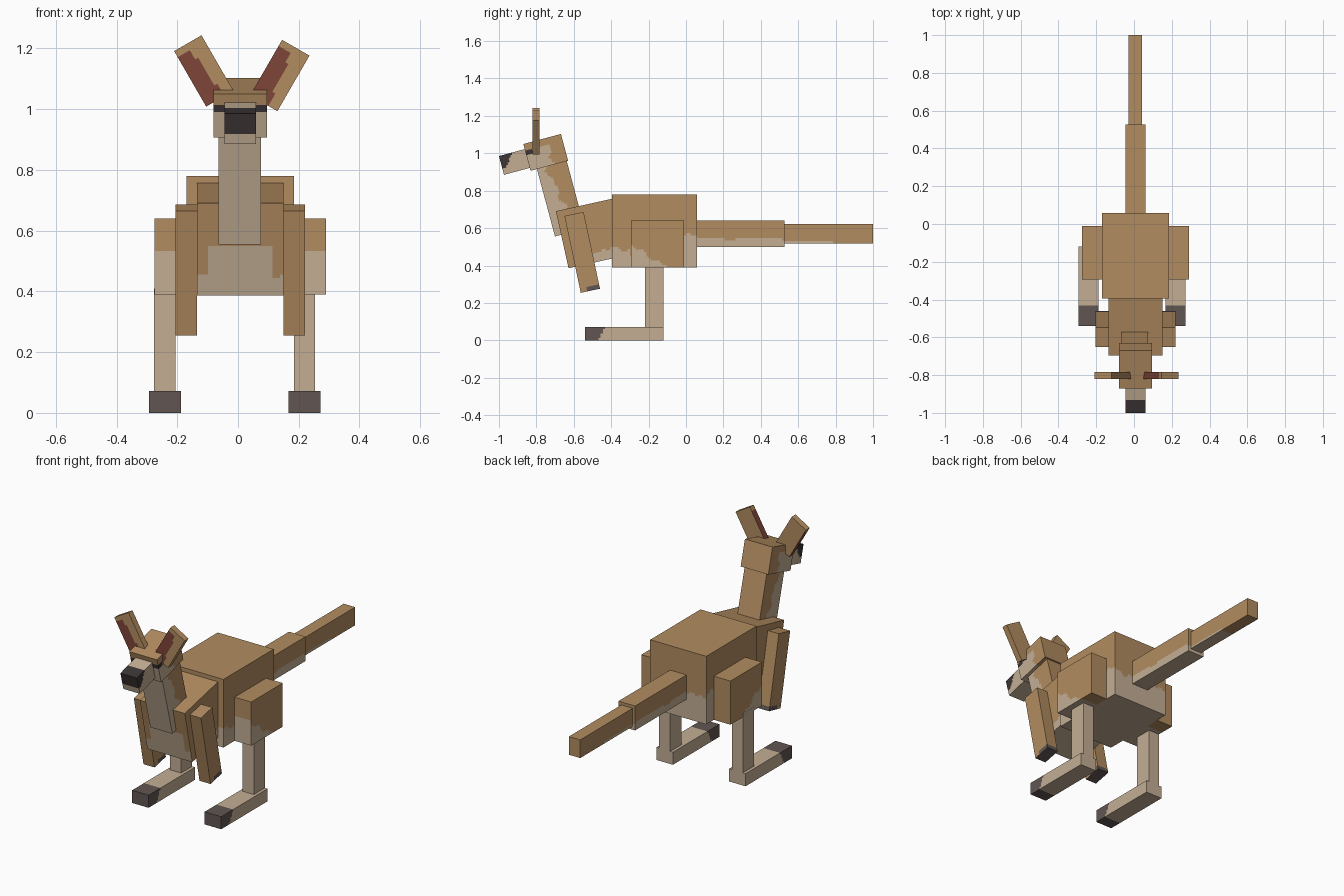
import bpy, bmesh
from math import radians, sin
from mathutils import Matrix, Vector

if "Cube" in bpy.data.objects:
    bpy.data.objects.remove(bpy.data.objects["Cube"])

# Colours
BROWN, CREAM, TOE, NOSE, RED = range(5)
MATS = []
for label, rgb in (("brown fur", (0.445, 0.262, 0.117)),
                   ("cream fur", (0.546, 0.423, 0.296)),
                   ("dark grey paws", (0.12, 0.094, 0.086)),
                   ("near black", (0.045, 0.035, 0.035)),
                   ("ear red", (0.21, 0.058, 0.04))):
    mat = bpy.data.materials.new(label)
    mat.use_nodes = True
    mat.diffuse_color = (*rgb, 1)
    mat.node_tree.nodes["Principled BSDF"].inputs["Base Color"].default_value = (*rgb, 1)
    MATS.append(mat)

MID = 0.0075   # centre line of the body
CELL = 0.012   # size of a fur patch step


def wave(t):
    """Uneven edge for the fur patches."""
    return 0.008 * (sin(45 * t) + sin(83 * t + 1))


def box(name, size, centre, rule, tilt=0, roll=0):
    """Box whose faces are cut into cells, coloured by rule, then merged."""
    bm = bmesh.new()
    bmesh.ops.create_cube(bm, size=1, matrix=Matrix.Diagonal((*size, 1)))
    for axis in range(3):
        steps = max(1, round(size[axis] / CELL))
        normal = Vector([float(i == axis) for i in range(3)])
        for k in range(1, steps):
            bmesh.ops.bisect_plane(bm, geom=bm.verts[:] + bm.edges[:] + bm.faces[:],
                                   plane_co=normal * size[axis] * (k / steps - 0.5),
                                   plane_no=normal)
    turn = (Matrix.Translation(centre) @ Matrix.Rotation(radians(tilt), 4, 'X')
            @ Matrix.Rotation(radians(roll), 4, 'Y'))
    bm.normal_update()
    for f in bm.faces:
        p = f.calc_center_median()
        f.material_index = rule(p, turn @ p, f.normal)
    bmesh.ops.dissolve_limit(bm, angle_limit=0.01, verts=bm.verts[:],
                             edges=bm.edges[:], delimit={'MATERIAL'})
    mesh = bpy.data.meshes.new(name)
    bm.to_mesh(mesh)
    bm.free()
    for mat in MATS:
        mesh.materials.append(mat)
    obj = bpy.data.objects.new(name, mesh)
    obj.matrix_world = turn
    bpy.context.collection.objects.link(obj)


def cream_if(test):
    return CREAM if test else BROWN


# Fur rules: p is local, w is world, n is the local face normal
def body_fur(p, w, n):
    if n.y > 0.5:
        return cream_if(w.z < 0.54 + wave(w.x))
    edge = 0.49 if w.y < -0.3 else 0.56 if w.y > -0.02 else 0.45
    return cream_if(w.z < edge + wave(w.y))


def chest_fur(p, w, n):
    if n.y < -0.5:
        return cream_if(w.z < 0.455 + wave(w.x)
                        or (abs(w.x - MID) < 0.105 and w.z < 0.545))
    if abs(n.x) > 0.5:
        return cream_if(w.y > -0.55 and w.z < 0.595 + 0.25 * w.y + wave(w.y))
    return cream_if(n.z < -0.5)


def neck_fur(p, w, n):
    return cream_if(n.y < -0.5 or p.y < -0.004 - 0.2 * p.z + wave(p.z))


def head_fur(p, w, n):
    if n.z < 0.5 and 0.007 < p.z < 0.043 and p.y < -0.07 and abs(p.x) > 0.0525:
        return NOSE
    return cream_if(p.z < 0.043 and p.y < 0.025 + wave(p.z))


def snout_fur(p, w, n):
    return NOSE if p.z > -0.022 and p.y < -0.065 + 0.7 * p.z else CREAM


def ear_fur(p, w, n):
    return RED if n.y < 0.5 and p.x < 0.005 - 0.12 * p.z + wave(p.z) / 2 \
        and p.z < 0.078 else BROWN


def arm_fur(p, w, n):
    return TOE if n.z < -0.5 or (p.z < -0.18 and p.y > -0.02 and n.y > -0.5) else BROWN


def thigh_fur(p, w, n):
    if n.y < -0.5:
        return cream_if(w.z < 0.53)
    return cream_if(w.z < 0.33 - 0.6 * w.y + wave(w.y))


def foot_fur(p, w, n):
    return TOE if w.y < -0.47 + 0.55 * w.z else CREAM


def tail_fur(p, w, n):
    return cream_if(n.z < -0.5 or w.z < 0.545 + wave(w.y / 2) / 2)


def tail_tip_fur(p, w, n):
    return cream_if(w.y < 0.78 and (n.z < -0.5 or w.z < 0.535))


# Trunk, neck and head
box("body", (0.355, 0.455, 0.39), (MID, -0.168, 0.585), body_fur)
box("chest", (0.285, 0.36, 0.312), (MID, -0.486, 0.577), chest_fur, tilt=12.5)
box("neck", (0.14, 0.165, 0.45), (0.005, -0.679, 0.794), neck_fur, tilt=15)
box("head", (0.175, 0.208, 0.148), (MID, -0.75, 1.005), head_fur, tilt=15)
box("snout", (0.105, 0.2, 0.104), (MID, -0.89, 0.961), snout_fur, tilt=15)

# Tail
box("tail_base", (0.105, 0.475, 0.14), (MID, 0.288, 0.57), tail_fur)
box("tail_tip", (0.072, 0.49, 0.104), (0.006, 0.755, 0.571), tail_tip_fur)

# Ears, arms and hind legs on each side
for side, s, ear, leg in (("left", 1, (0.1375, -0.802, 1.111), 0.219),
                          ("right", -1, (-0.1125, -0.802, 1.126), -0.241)):
    box(side + "_ear", (0.104, 0.035, 0.211), ear, ear_fur, roll=30 * s)
    box(side + "_arm", (0.07, 0.105, 0.42), (MID + 0.1775 * s, -0.555, 0.4705),
        arm_fur, tilt=12)
    box(side + "_thigh", (0.115, 0.285, 0.25), (MID + 0.225 * s, -0.152, 0.515), thigh_fur)
    box(side + "_shin", (0.07, 0.1, 0.35), (leg, -0.17, 0.235), lambda p, w, n: CREAM)
    box(side + "_foot", (0.105, 0.42, 0.072), (leg, -0.33, 0.036), foot_fur)
